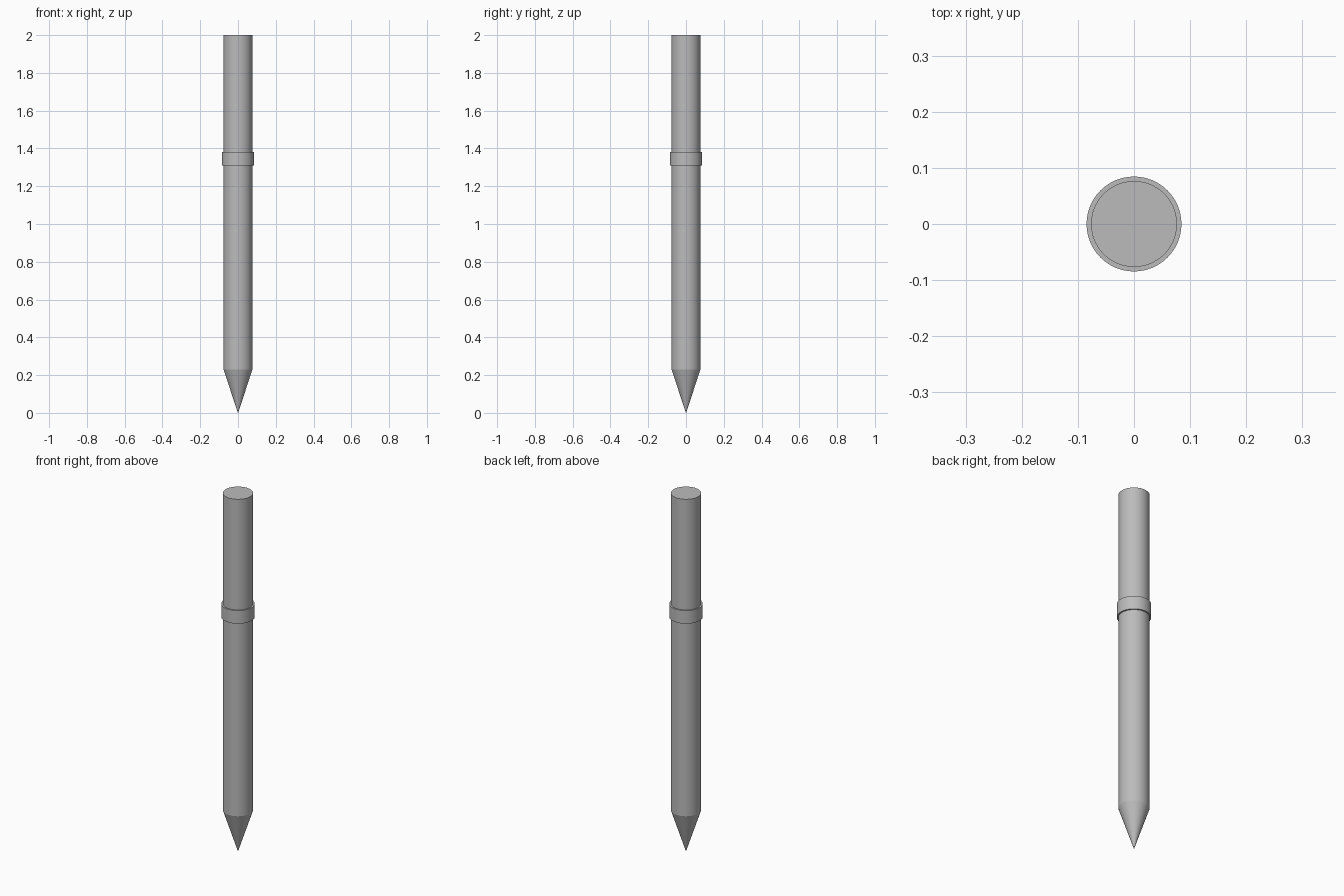
import bpy, math

if "Cube" in bpy.data.objects:
    bpy.data.objects.remove(bpy.data.objects["Cube"])

SIDES = 64

grey = bpy.data.materials.new("dark_grey")
grey.diffuse_color = (0.5, 0.5, 0.5, 1)
grey.use_nodes = True
grey.node_tree.nodes["Principled BSDF"].inputs["Base Color"].default_value = grey.diffuse_color


def lathe(name, profile, closed=False):
    """Revolve (radius, z) points around the z axis; open profiles get flat caps."""
    verts, faces, rings = [], [], []
    for r, z in profile:
        start = len(verts)
        for i in range(SIDES):
            a = 2 * math.pi * i / SIDES
            verts.append((r * math.cos(a), r * math.sin(a), z))
        rings.append(list(range(start, start + SIDES)))
    pairs = list(zip(rings, rings[1:]))
    if closed:
        pairs.append((rings[-1], rings[0]))
    else:
        faces += [rings[0][::-1], rings[-1]]
    for lo, hi in pairs:
        for i in range(SIDES):
            j = (i + 1) % SIDES
            faces.append([lo[i], lo[j], hi[j], hi[i]])
    mesh = bpy.data.meshes.new(name)
    mesh.from_pydata(verts, [], faces)
    mesh.update()
    mesh.materials.append(grey)
    obj = bpy.data.objects.new(name, mesh)
    bpy.context.collection.objects.link(obj)
    bpy.ops.object.select_all(action='DESELECT')
    obj.select_set(True)
    bpy.context.view_layer.objects.active = obj
    # Low angle keeps the crease between shaft and point crisp
    bpy.ops.object.shade_smooth_by_angle(angle=math.radians(12))
    return obj


# Shaft with a flat top and a conical point (tiny blunt tip for clean shading)
lathe("shaft", [(0.0006, 0), (0.0765, 0.23), (0.0765, 2.0)])

# Raised collar around the shaft
lathe("collar", [(0.0765, 1.309), (0.0845, 1.309), (0.0845, 1.382), (0.0765, 1.382)], closed=True)
